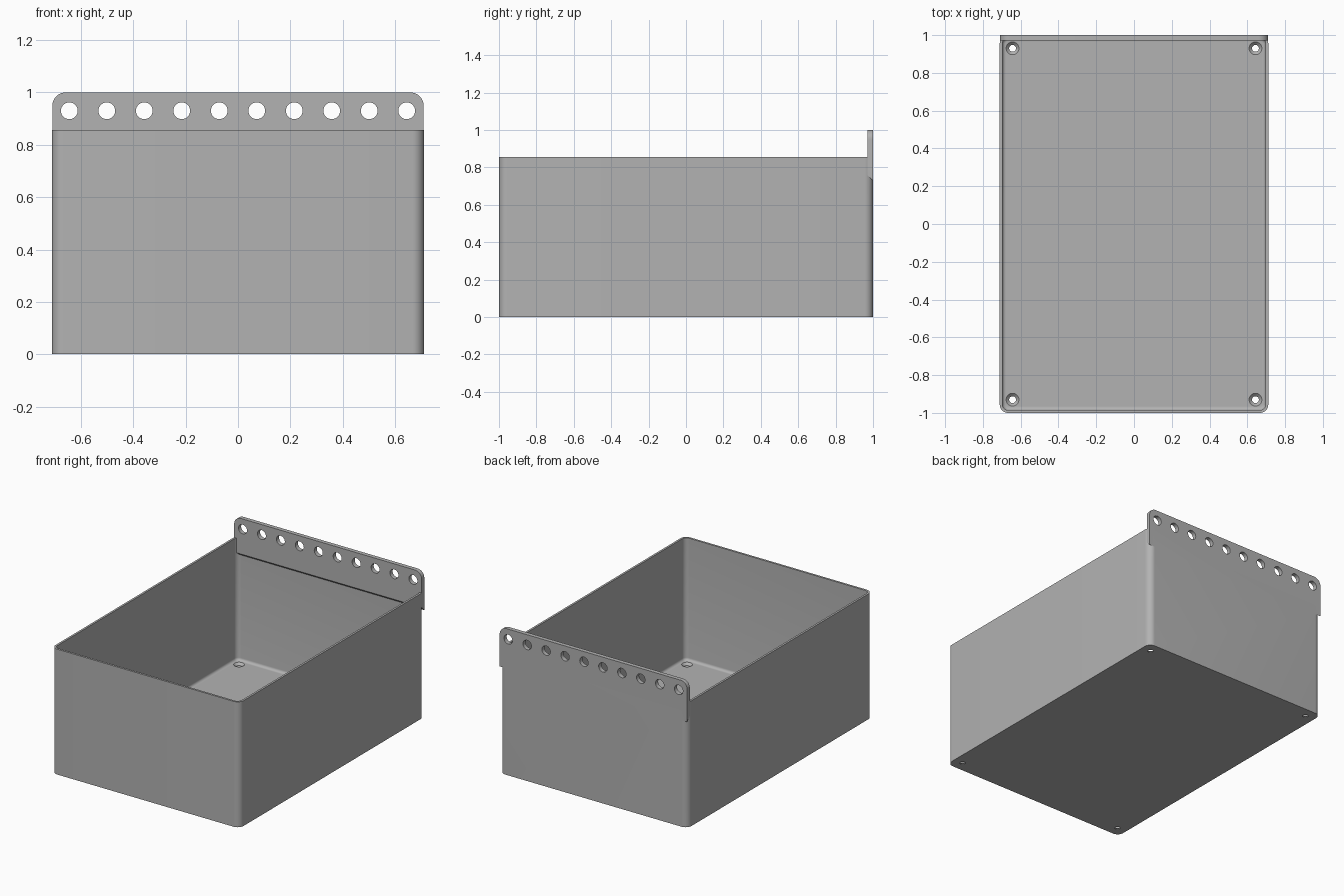
import bpy, bmesh
from math import cos, sin, pi, radians

if "Cube" in bpy.data.objects:
    bpy.data.objects.remove(bpy.data.objects["Cube"], do_unlink=True)

HALF_X, HALF_Y, RIM, WALL, FLOOR = 0.711, 1.0, 0.857, 0.0143, 0.0214
CORNER, FILLET = 0.045, 0.018
PLATE_X, PLATE_T = 0.709, 0.0286

grey = bpy.data.materials.new("plastic grey")
grey.use_nodes = True
grey.diffuse_color = (0.448, 0.448, 0.448, 1)
grey.node_tree.nodes["Principled BSDF"].inputs["Base Color"].default_value = grey.diffuse_color


def arc(cx, cy, r, start, steps=10):
    """Quarter circle, counter-clockwise."""
    return [(cx + r * cos(start + i / steps * pi / 2),
             cy + r * sin(start + i / steps * pi / 2)) for i in range(steps + 1)]


def rounded_ring(hx, hy, r, z):
    """Rounded rectangle at height z."""
    signs = [(1, 1), (-1, 1), (-1, -1), (1, -1)]
    return [(x, y, z) for k, (sx, sy) in enumerate(signs)
            for x, y in arc(sx * (hx - r), sy * (hy - r), r, k * pi / 2)]


def loft(name, rings):
    """Closed solid through matching rings of points."""
    bm = bmesh.new()
    loops = [[bm.verts.new(p) for p in ring] for ring in rings]
    n = len(loops[0])
    for a, b in zip(loops, loops[1:]):
        for i in range(n):
            j = (i + 1) % n
            bm.faces.new((a[i], a[j], b[j], b[i]))
    bm.faces.new(loops[0][::-1])
    bm.faces.new(loops[-1])
    bmesh.ops.recalc_face_normals(bm, faces=bm.faces)
    mesh = bpy.data.meshes.new(name)
    bm.to_mesh(mesh)
    bm.free()
    ob = bpy.data.objects.new(name, mesh)
    bpy.context.collection.objects.link(ob)
    mesh.materials.append(grey)
    return ob


def combine(target, other, operation):
    """Apply a boolean and discard the second solid."""
    mod = target.modifiers.new("join", "BOOLEAN")
    mod.operation, mod.solver, mod.object = operation, "EXACT", other
    bpy.ops.object.select_all(action="DESELECT")
    bpy.context.view_layer.objects.active = target
    target.select_set(True)
    bpy.ops.object.modifier_apply(modifier=mod.name)
    bpy.data.objects.remove(other, do_unlink=True)


def round_cutter(x, y, profile, axis):
    """Turned cutter from (radius, height) pairs, along z or y."""
    rings = []
    for r, h in profile:
        circle = [(r * cos(i * pi / 16), r * sin(i * pi / 16)) for i in range(32)]
        rings.append([(x + a, y + b, h) if axis == "z" else (x + a, h, y + b)
                      for a, b in circle])
    return loft("hole_cutter", rings)


# Open box with rounded vertical corners
box = loft("storage_bin", [rounded_ring(HALF_X, HALF_Y, CORNER, z) for z in (0, RIM)])

# Cavity with a filleted floor edge
rings = []
for inset, drop in arc(0, 0, FILLET, 0, 5)[::-1]:
    d = WALL + FILLET - inset
    rings.append(rounded_ring(HALF_X - d, HALF_Y - d, CORNER - d, FLOOR + FILLET - drop))
rings.append(rounded_ring(HALF_X - WALL, HALF_Y - WALL, CORNER - WALL, RIM + 0.1))
combine(box, loft("cavity_cutter", rings), "DIFFERENCE")

# Hanging plate on the back, with a sloping underside
top = arc(PLATE_X - 0.05, 0.95, 0.05, 0) + arc(0.05 - PLATE_X, 0.95, 0.05, pi / 2)
plate = loft("hanging_plate", [
    [(x, y, z) for x, z in top + [(-PLATE_X, low), (PLATE_X, low)]]
    for y, low in ((HALF_Y - PLATE_T, 0.757), (HALF_Y, 0.728))])
for i in range(10):
    hole = round_cutter((i - 4.5) * 0.1432, 0.93, [(0.032, 0.9), (0.032, 1.1)], "y")
    combine(plate, hole, "DIFFERENCE")
combine(box, plate, "UNION")

# Countersunk screw holes in the floor corners
for sx in (-1, 1):
    for sy in (-1, 1):
        screw = round_cutter(sx * 0.643, sy * 0.93,
                             [(0.018, -0.05), (0.018, 0.006), (0.034, FLOOR), (0.034, 0.06)], "z")
        combine(box, screw, "DIFFERENCE")

bpy.ops.object.select_all(action="DESELECT")
box.select_set(True)
bpy.context.view_layer.objects.active = box
bpy.ops.object.shade_smooth_by_angle(angle=radians(30))
